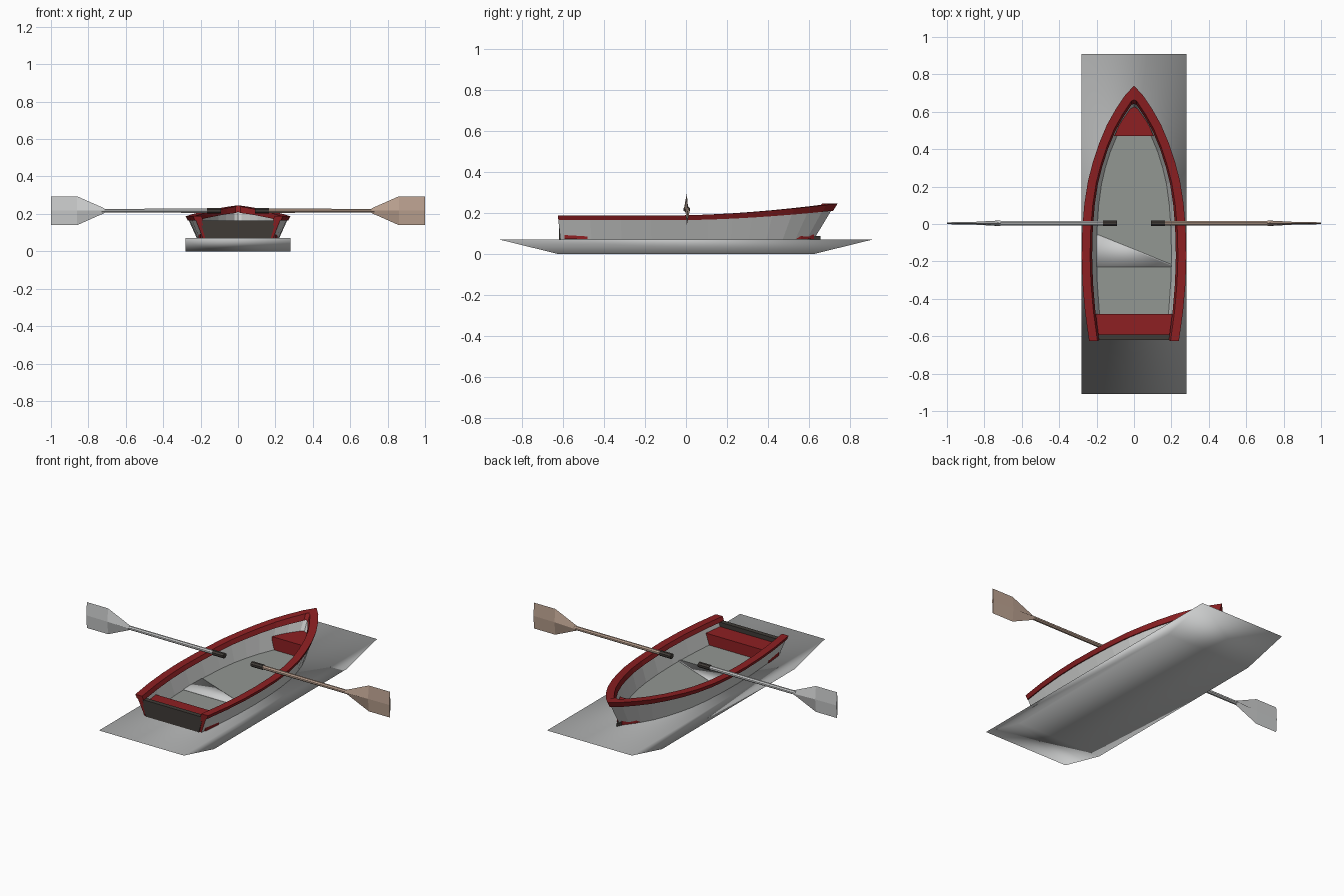
import bpy, bmesh, math
from mathutils import Vector

if "Cube" in bpy.data.objects:
    bpy.data.objects.remove(bpy.data.objects["Cube"])


def mat(name, rgb):
    m = bpy.data.materials.new(name)
    m.diffuse_color = (*rgb, 1)
    m.use_nodes = True
    m.node_tree.nodes["Principled BSDF"].inputs["Base Color"].default_value = m.diffuse_color
    return m


RED = mat("red paint", (0.27, 0.014, 0.016))
WHITE = mat("hull white", (0.62, 0.63, 0.62))
FLOOR = mat("floor grey", (0.29, 0.31, 0.29))
DARK = mat("dark wood", (0.05, 0.043, 0.037))
GREY = mat("pale grey", (0.6, 0.61, 0.61))
TAN = mat("tan wood", (0.5, 0.36, 0.28))


def make(name, verts, faces, mats, smooth=False):
    me = bpy.data.meshes.new(name)
    me.from_pydata([tuple(v) for v in verts], [], faces)
    bm = bmesh.new()
    bm.from_mesh(me)
    bmesh.ops.recalc_face_normals(bm, faces=bm.faces)
    bm.to_mesh(me)
    bm.free()
    for m in mats:
        me.materials.append(m)
    for p in me.polygons:
        p.use_smooth = smooth
    ob = bpy.data.objects.new(name, me)
    bpy.context.collection.objects.link(ob)
    return ob


def loft(name, rings, mats, smooth=False):
    """Skin a list of equal-sized rings and cap both ends."""
    n = len(rings[0])
    verts = [v for r in rings for v in r]
    faces = [(i * n + j, i * n + (j + 1) % n, (i + 1) * n + (j + 1) % n, (i + 1) * n + j)
             for i in range(len(rings) - 1) for j in range(n)]
    faces += [tuple(range(n)), tuple(range(len(verts) - n, len(verts)))]
    return make(name, verts, faces, mats, smooth)


# sheer outline, stern to bow: (half width, y)
HALF = [(0.24, -0.625), (0.262, -0.47), (0.275, -0.32), (0.28, -0.17), (0.276, -0.02),
        (0.265, 0.11), (0.246, 0.23), (0.22, 0.33), (0.187, 0.43), (0.145, 0.53),
        (0.1, 0.61), (0.05, 0.685)]
PATH = HALF + [(0, 0.74)] + [(-x, y) for x, y in reversed(HALF)]


def hull_point(i, h, d):
    """Point on the hull at station i, height fraction h, inset d."""
    x, y = PATH[i]
    a, b = PATH[max(i - 1, 0)], PATH[min(i + 1, len(PATH) - 1)]
    t = Vector((b[0] - a[0], b[1] - a[1])).normalized()
    nx, ny = -t.y, t.x
    top = 0.188 + 0.058 * (max(0, y + 0.05) / 0.79) ** 1.7
    k = 1.7 if x == 0 else 1.0
    if i in (0, len(PATH) - 1):
        ny = 0
    px = x * (0.8 + 0.2 * h) + nx * d * k
    py = y + ny * d * k - (1 - h) * (0.11 * (y / 0.74) ** 2 if y > 0 else -0.012 * y / -0.62)
    return (px, py, 0.07 + (top - 0.07) * h)


N = range(len(PATH))
hull = loft("hull_sides", [[hull_point(i, 0, 0.004), hull_point(i, 0.82, 0.006),
                            hull_point(i, 0.82, 0.037), hull_point(i, 0, 0.025)] for i in N],
            [WHITE, RED])
for p in hull.data.polygons:                 # painted stern ends
    if abs(p.normal.y) > 0.9 and p.center.y < -0.58:
        p.material_index = 1
loft("gunwale", [[hull_point(i, 0.8, 0), hull_point(i, 1, 0),
                  hull_point(i, 1, 0.045), hull_point(i, 0.8, 0.045)] for i in N], [RED])

# floor boards
fl = [hull_point(i, 0.03, 0.015) for i in N]
make("floor", [(x, y, 0.074) for x, y, z in fl], [tuple(N)], [FLOOR])


def prism(name, pts, z0, z1, m, smooth=False):
    return loft(name, [[(x, y, z0) for x, y in pts], [(x, y, z1) for x, y in pts]], [m], smooth)


# triangular patch in the floor
prism("floor_patch", [(-0.21, -0.05), (-0.21, -0.23), (0.21, -0.23), (0.21, -0.22)],
      0.072, 0.077, GREY, True)

# transom and bow foot
loft("transom", [[(-0.175, y, 0.07), (0.175, y, 0.07), (0.203, y, 0.166), (-0.203, y, 0.166)]
                 for y in (-0.62, -0.592)], [DARK])
prism("bow_foot", [(0, 0.655), (0.028, 0.59), (-0.028, 0.59)], 0.07, 0.088, DARK)

# seats
prism("stern_seat", [(-0.2, -0.592), (0.2, -0.592), (0.21, -0.48), (-0.21, -0.48)],
      0.072, 0.14, RED)
prism("bow_seat", [(-0.105, 0.47), (0.105, 0.47), (0.065, 0.56), (0.015, 0.625),
                   (-0.015, 0.625), (-0.065, 0.56)], 0.072, 0.15, RED)

# base slab, sloping up at both ends
base = [(-0.91, 0.07), (-0.625, 0), (0.625, 0), (0.91, 0.07)]
loft("base_slab", [[(x, y, z) for y, z in base] for x in (-0.28, 0.28)], [GREY], True)


# oars: (x, half thickness y, half height z) stations
def ring(s, x, ry, rz, n=8):
    return [(s * x, 0.004 + ry * math.cos(2 * math.pi * (k + 0.5) / n),
             0.217 + rz * math.sin(2 * math.pi * (k + 0.5) / n)) for k in range(n)]


def blade(s, x, ry, rz):
    return [(s * x, 0.004, 0.217 + rz), (s * x, 0.004 + ry, 0.217),
            (s * x, 0.004, 0.217 - rz), (s * x, 0.004 - ry, 0.217)]


for s, side, m in ((-1, "left", GREY), (1, "right", TAN)):
    loft(side + "_oar_grip", [ring(s, 0.09, 0.017, 0.015), ring(s, 0.165, 0.017, 0.015)], [DARK])
    loft(side + "_oar_shaft", [ring(s, 0.16, 0.012, 0.012), ring(s, 0.73, 0.013, 0.011)], [m])
    loft(side + "_oar_blade", [blade(s, 0.715, 0.015, 0.013), blade(s, 0.86, 0.007, 0.077),
                               blade(s, 1.0, 0.005, 0.077)], [m])
